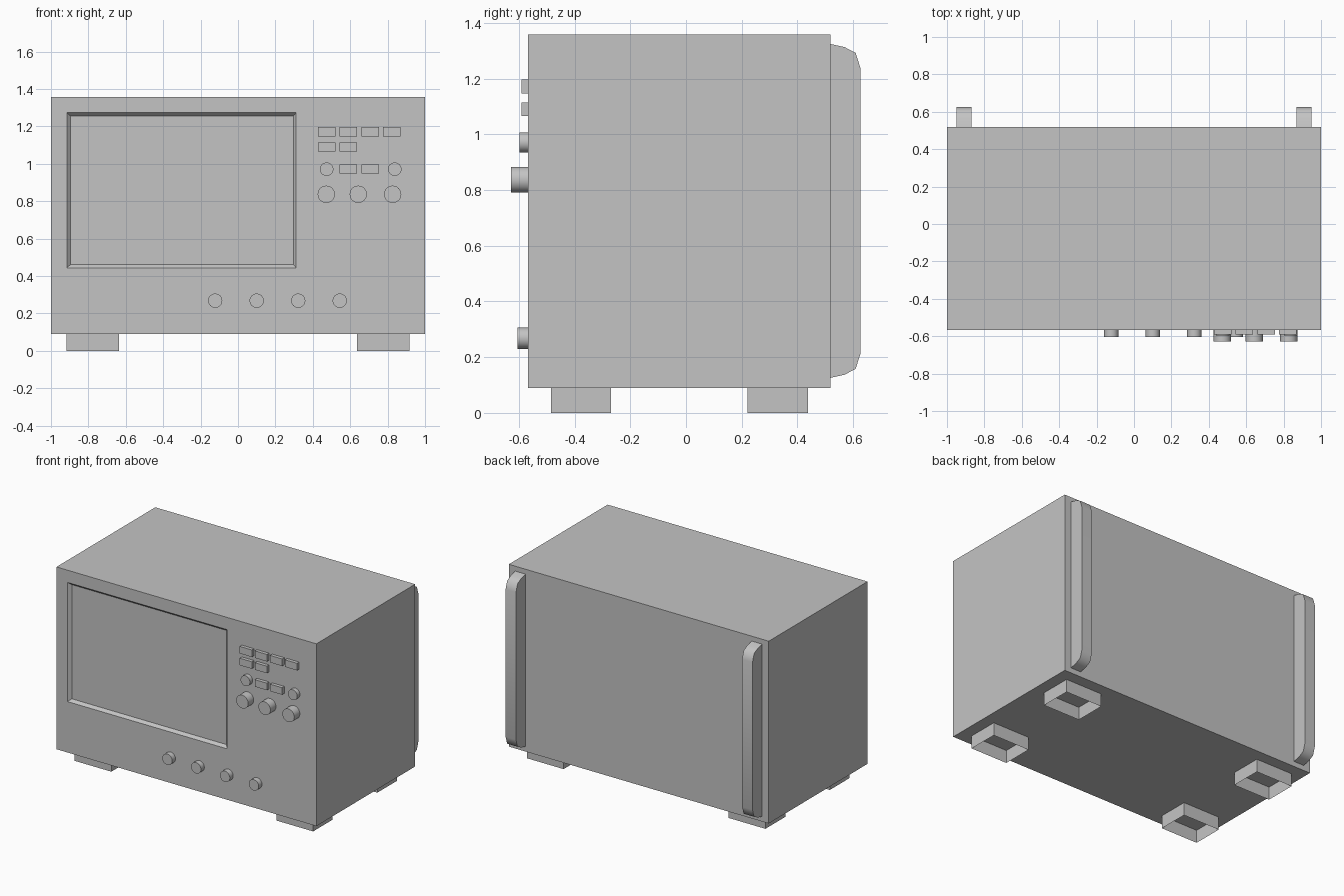
import bpy, bmesh, math
from mathutils import Matrix

cube = bpy.data.objects.get("Cube")
if cube:
    bpy.data.objects.remove(cube, do_unlink=True)

# One shared colour
grey = bpy.data.materials.new("light grey")
grey.use_nodes = True
colour = (0.55, 0.55, 0.55, 1)
grey.diffuse_color = colour
grey.node_tree.nodes["Principled BSDF"].inputs["Base Color"].default_value = colour

FRONT, BACK, BASE, TOP = -0.567, 0.519, 0.09, 1.358


def finish(name, bm, smooth=None):
    bmesh.ops.recalc_face_normals(bm, faces=bm.faces)
    mesh = bpy.data.meshes.new(name)
    bm.to_mesh(mesh)
    bm.free()
    mesh.materials.append(grey)
    obj = bpy.data.objects.new(name, mesh)
    bpy.context.collection.objects.link(obj)
    if smooth:
        bpy.ops.object.select_all(action="DESELECT")
        obj.select_set(True)
        bpy.context.view_layer.objects.active = obj
        bpy.ops.object.shade_smooth_by_angle(angle=math.radians(smooth))
    return obj


def box_mesh(x0, x1, y0, y1, z0, z1):
    bm = bmesh.new()
    bmesh.ops.create_cube(bm, size=1)
    bmesh.ops.scale(bm, vec=(x1 - x0, y1 - y0, z1 - z0), verts=bm.verts)
    bmesh.ops.translate(bm, vec=((x0 + x1) / 2, (y0 + y1) / 2, (z0 + z1) / 2), verts=bm.verts)
    return bm


def knob(name, x, z, radius, tip):
    depth = FRONT - tip
    bm = bmesh.new()
    place = Matrix.Translation((x, FRONT - depth / 2, z)) @ Matrix.Rotation(math.pi / 2, 4, "X")
    bmesh.ops.create_cone(bm, cap_ends=True, segments=32, radius1=radius, radius2=radius,
                          depth=depth, matrix=place)
    finish(name, bm, 40)


# Case with a shallow bevelled screen recess
def rect(bm, x0, x1, z0, z1, y):
    return [bm.verts.new((x, y, z)) for x, z in ((x0, z0), (x1, z0), (x1, z1), (x0, z1))]


bm = bmesh.new()
loops = [rect(bm, -1, 1, BASE, TOP, BACK),
         rect(bm, -1, 1, BASE, TOP, FRONT),
         rect(bm, -0.915, 0.311, 0.444, 1.273, FRONT),
         rect(bm, -0.895, 0.296, 0.461, 1.255, FRONT + 0.02)]
for a, b in zip(loops, loops[1:]):
    for i in range(4):
        j = (i + 1) % 4
        bm.faces.new((a[i], a[j], b[j], b[i]))
bm.faces.new(loops[0])
bm.faces.new(loops[-1])
finish("case", bm)

# Hollow feet, open underneath
for side, sx in (("left", 1), ("right", -1)):
    for end, y0, y1 in (("front", -0.485, -0.27), ("back", 0.22, 0.438)):
        x0, x1 = sorted((sx * 0.635, sx * 0.918))
        bm = box_mesh(x0, x1, y0, y1, 0, BASE)
        bmesh.ops.delete(bm, geom=[f for f in bm.faces if f.normal.z < -0.5], context="FACES_ONLY")
        finish(f"{end}_{side}_foot", bm)

# Rear upright bars with rounded ends
upper = [(BACK, 1.324), (0.569, 1.313), (0.609, 1.292), (0.626, 1.238)]
middle = 0.725
profile = upper + [(y, 2 * middle - z) for y, z in reversed(upper)]
for side, sx in (("left", 1), ("right", -1)):
    bm = bmesh.new()
    face = bm.faces.new([bm.verts.new((sx * 0.87, y, z)) for y, z in profile])
    out = bmesh.ops.extrude_face_region(bm, geom=[face], use_keep_orig=True)
    moved = [v for v in out["geom"] if isinstance(v, bmesh.types.BMVert)]
    bmesh.ops.translate(bm, vec=(sx * 0.08, 0, 0), verts=moved)
    finish(f"rear_{side}_bar", bm, 60)

# Push buttons: columns used in each row
columns = [0.427, 0.543, 0.66, 0.775]
rows = [(1.147, range(4)), (1.065, range(2)), (0.947, range(1, 3))]
for r, (z, used) in enumerate(rows):
    for c in used:
        x = columns[c]
        finish(f"button_{r + 1}_{c + 1}",
               box_mesh(x, x + 0.093, FRONT - 0.024, FRONT, z, z + 0.049))

# Knobs and sockets
for i, x in enumerate((0.474, 0.838)):
    knob(f"small_knob_{i + 1}", x, 0.971, 0.036, -0.597)
for i, x in enumerate((0.472, 0.643, 0.827)):
    knob(f"large_knob_{i + 1}", x, 0.837, 0.046, -0.628)
for i in range(4):
    knob(f"input_socket_{i + 1}", -0.122 + 0.222 * i, 0.268, 0.038, -0.604)
